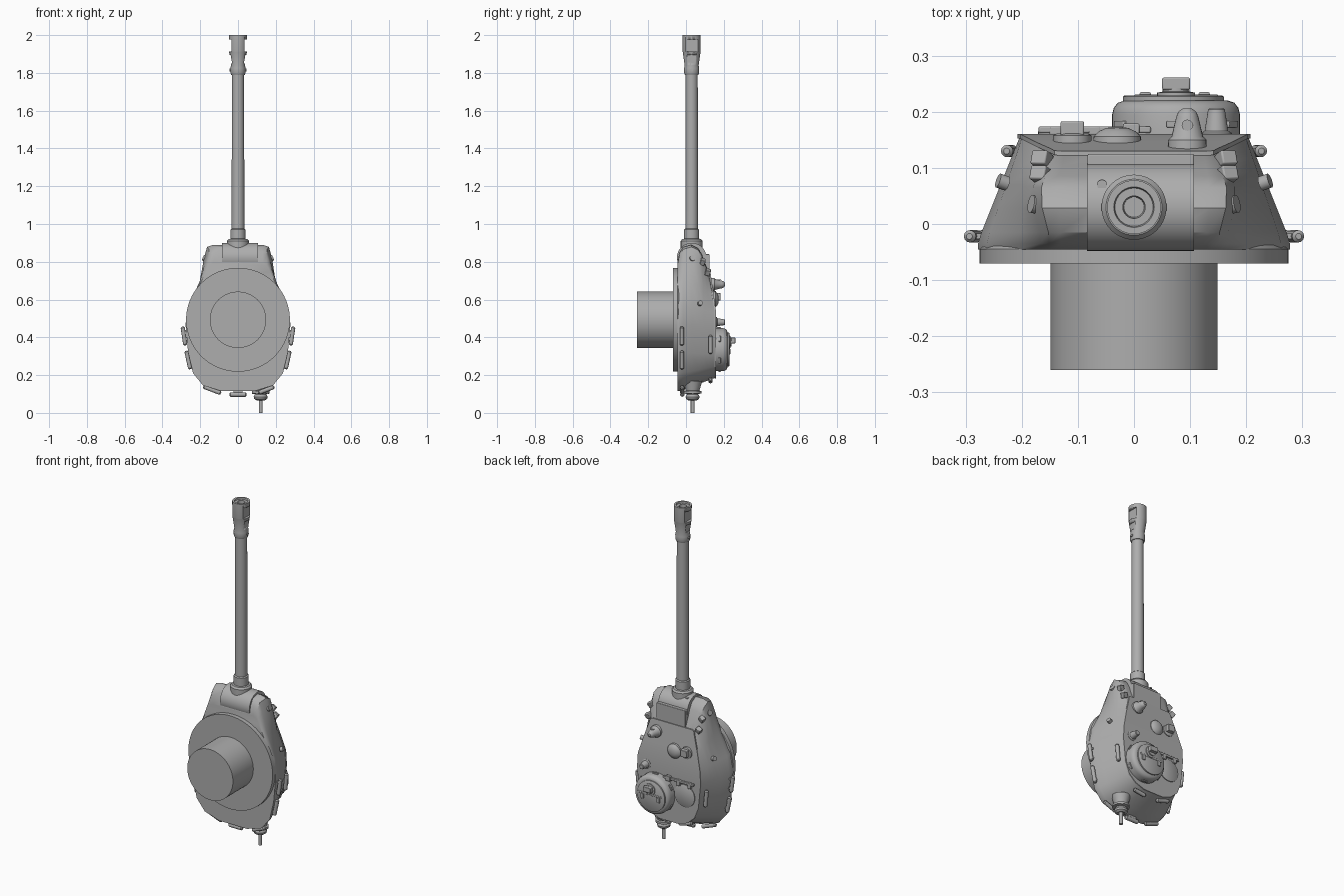
import bpy, bmesh, math
from mathutils import Vector, Matrix

cube = bpy.data.objects.get("Cube")
if cube:
    bpy.data.objects.remove(cube)

paint = bpy.data.materials.new("plain_grey_paint")
paint.use_nodes = True
GREY = (0.42, 0.42, 0.42, 1)
paint.diffuse_color = GREY
paint.node_tree.nodes["Principled BSDF"].inputs["Base Color"].default_value = GREY

X, Y, Z = Vector((1, 0, 0)), Vector((0, 1, 0)), Vector((0, 0, 1))


def finish(name, bm, angle=35, bevel=0):
    bmesh.ops.recalc_face_normals(bm, faces=bm.faces)
    mesh = bpy.data.meshes.new(name)
    bm.to_mesh(mesh)
    bm.free()
    mesh.materials.append(paint)
    ob = bpy.data.objects.new(name, mesh)
    bpy.context.collection.objects.link(ob)
    bpy.ops.object.select_all(action='DESELECT')
    ob.select_set(True)
    bpy.context.view_layer.objects.active = ob
    bpy.ops.object.shade_smooth_by_angle(angle=math.radians(angle))
    if bevel:
        mod = ob.modifiers.new("bevel", 'BEVEL')
        mod.width, mod.segments = bevel, 2
    return ob


def loft(bm, rings):
    rows = [[bm.verts.new(p) for p in ring] for ring in rings]
    n = len(rows[0])
    for a, b in zip(rows, rows[1:]):
        for i in range(n):
            bm.faces.new((a[i], a[(i + 1) % n], b[(i + 1) % n], b[i]))
    return rows


def lathe(name, profile, loc, axis=Y, sides=40, angle=35):
    """Turn (radius, height) pairs about an axis and close both ends."""
    bm = bmesh.new()
    m = Matrix.Translation(loc) @ Z.rotation_difference(axis).to_matrix().to_4x4()
    turns = [2 * math.pi * i / sides for i in range(sides)]
    rows = loft(bm, [[m @ Vector((r * math.cos(a), r * math.sin(a), h)) for a in turns]
                     for r, h in profile])
    bm.faces.new(rows[0])
    bm.faces.new(rows[-1])
    return finish(name, bm, angle)


def box(name, loc, size, rot=None, bevel=0.003):
    bm = bmesh.new()
    m = Matrix.Translation(loc) @ (rot or Matrix()) @ Matrix.Diagonal((*size, 1))
    bmesh.ops.create_cube(bm, size=1, matrix=m)
    return finish(name, bm, bevel=bevel)


def bar(name, loc, length, direction, radius=0.011):
    """Grab rail with rounded ends."""
    h = length / 2
    lathe(name, [(radius * 0.5, -h), (radius, -h + 0.006), (radius, h - 0.006), (radius * 0.5, h)],
          loc, direction.normalized(), 12)


# Turret shell: half outlines at the base and at the roof, blended upwards
base = [(0.07, .885), (.13, .885), (.152, .872), (.168, .82), (.205, .70), (.262, .57), (.278, .47),
        (.264, .32), (.238, .21), (.185, .145), (.09, .116)]
roof = [(0.07, .74), (.125, .74), (.14, .735), (.148, .705), (.175, .62), (.2, .53), (.205, .45),
        (.19, .31), (.165, .245), (.12, .205), (.06, .185)]
levels = [(-.045, -.09), (-.035, -.04), (-.015, .005), (.03, .052), (.07, .065), (.095, .05),
          (.12, .02), (.152, 0)]
ROOF_Y = .152


def roof_drop(z):
    return .03 * min(1, max(0, (z - .53) / .21))


def shell_ring(y, bulge, grow=0):
    t = max(0, min(1, (y + .03) / (ROOF_Y + .03)))
    half = []
    for i, ((xa, za), (xb, zb)) in enumerate(zip(base, roof)):
        x, z = xa + (xb - xa) * t, za + (zb - za) * t
        if i < 5:
            z += bulge * (1, 1, 1, .75, .3)[i]
            x += max(0, bulge) * (0, .1, .3, .35, .1)[i]
        drop = roof_drop(zb) * t ** 3
        half.append(Vector((x * (1 + grow), y - drop, .47 + (z - .47) * (1 + grow))))
    return half + [Vector((-p.x, p.y, p.z)) for p in reversed(half)]


def shell(name, rings, angle):
    bm = bmesh.new()
    rows = loft(bm, rings)
    n = len(rows[0])
    for row in (rows[0], rows[-1]):
        for i in range(n // 2 - 1):
            bm.faces.new((row[i], row[i + 1], row[n - 2 - i], row[n - 1 - i]))
    return finish(name, bm, angle)


shell("turret_shell", [shell_ring(y, b) for y, b in levels], 40)
shell("roof_plate", [shell_ring(y, 0, .012) for y in (ROOF_Y, ROOF_Y + .008)], 25)

# Turret ring and basket beneath it
CENTRE = Vector((0, 0, .493))
lathe("turret_ring", [(.275, -.07), (.275, -.045), (.262, -.03)], CENTRE, Y, 64)
lathe("basket", [(.149, -.26), (.149, -.06)], CENTRE, Y, 64)

# Gun shield: rounded block between the cheeks with a cover strip
lathe("gun_shield", [(.078, -.084), (.078, .107)], (0, .03, .822), X, 48)
box("shield_cover", (.012, .1, .79), (.19, .05, .1))
for x, y in ((-.057, .07), (.078, .03)):
    lathe("shield_bolt", [(.009, 0), (.009, .004)], (x, y, .895 if y < .05 else .888), Z, 12)

# Gun: collar, sleeve and barrel
GUN = Vector((0, .03, 0))
lathe("gun_collar", [(.058, .87), (.058, .91), (.05, .92), (.04, .922), (.04, .97), (.034, .975)], GUN, Z)
lathe("gun_barrel", [(.034, .95), (.032, 1.81)], GUN, Z)
brake = lathe("muzzle_brake", [(.036, 1.79), (.04, 1.8), (.04, 1.825), (.037, 1.84), (.047, 1.91),
                               (.048, 1.915), (.048, 2.0), (.036, 2.0), (.034, 1.992), (.02, 1.992),
                               (.018, 1.95)], GUN, Z)
# Side ports of the muzzle brake
for s in (-1, 1):
    for z, high, wide in ((1.945, .065, .066), (1.873, .045, .045)):
        cutter = box("port_cutter", (s * .058, .03, z), (.05, wide, high), bevel=0)
        cutter.hide_render = True
        cutter.hide_set(True)
        mod = brake.modifiers.new("port", 'BOOLEAN')
        mod.object, mod.operation, mod.solver = cutter, 'DIFFERENCE', 'EXACT'
    lathe("brake_pin", [(.008, 0), (.008, .006)], (s * .038, .03, 1.815), X * s, 12)

# Commander's cupola with vision blocks and hatch
CUP = Vector((.075, 0, .335))
lathe("cupola", [(.114, .15), (.114, .195), (.111, .207), (.104, .216), (.092, .22)], CUP, Y, 48)
for i in range(6):
    turn = Matrix.Rotation(i * math.pi / 3 + math.pi / 6, 4, 'Y')
    box("vision_block", CUP + turn @ Vector((.113, .178, 0)), (.012, .012, .034), turn, .002)
lathe("cupola_hatch", [(.09, .215), (.09, .227), (.087, .229)], CUP + Vector((-.005, 0, 0)), Y, 40)
box("hatch_hinge", (.075, .228, .345), (.15, .006, .012))
for x in (.02, .125):
    box("hatch_latch", (x, .231, .325), (.02, .008, .03))
lathe("periscope_mount", [(.034, .225), (.034, .234), (.024, .236), (.024, .242)], (.075, 0, .375), Y, 24)
box("cupola_periscope", (.075, .25, .383), (.05, .022, .03))

# Loader's hatch with its hinge bar
lathe("loader_hatch", [(.066, .155), (.066, .165), (.063, .167)], (-.105, 0, .36), Y, 40)
box("loader_hinge", (-.07, .168, .44), (.2, .012, .014))
for x in (-.14, -.07):
    box("hinge_lug", (x, .166, .43), (.022, .016, .035))
box("hinge_spring_box", (-.005, .17, .44), (.03, .018, .03))

# Roof fittings: sight hood, rear hood, vent dome and periscope
hood = [(.035, .13), (.034, .15), (.028, .156), (.02, .19), (.016, .2), (.008, .206)]
lathe("sight_hood", hood, (.095, 0, .68), Y, 24)
lathe("sight_window", [(.01, 0), (.01, .004)], (.095, .176, .703), Z, 16)
lathe("small_hood", [(.029, .15), (.028, .162), (.021, .166), (.015, .204), (.012, .207)],
      (.147, 0, .48), Y, 24)
lathe("vent_dome", [(.043, .14), (.042, .156), (.033, .165), (.02, .171), (.006, .173)], (-.03, 0, .6), Y, 32)
lathe("periscope_base", [(.034, .14), (.034, .158), (.028, .161)], (-.11, 0, .61), Y, 24)
box("roof_periscope", (-.11, .17, .615), (.042, .026, .04))

# Fittings repeated on both cheeks and sides
for s in (-1, 1):
    tilt = Matrix.Rotation(s * math.radians(28), 4, 'Y') @ Matrix.Rotation(math.radians(-20), 4, 'X')
    box("lifting_lug", (s * .166, .088, .8), (.03, .026, .03), tilt)
    box("upper_lug", (s * .164, .115, .745), (.03, .026, .03), tilt)
    lathe("cheek_plug", [(.016, -.01), (.016, .006)], (s * .178, .035, .82), Vector((s, .2, .4)), 16)
    bar("side_rail_front", (s * .286, -.022, .407), .1, Vector((s * .15, 0, 1)))
    bar("side_rail_rear", (s * .263, -.022, .28), .1, Vector((s * .22, 0, 1)))
    bar("roof_side_rail", (s * .222, .13, .362), .1, Vector((s * .1, 0, 1)))
    for x, z in ((.278, .435), (.272, .38), (.256, .305), (.248, .255)):
        box("rail_stub", (s * x, -.022, z), (.03, .01, .01), bevel=0)
lathe("pistol_plug", [(.013, -.01), (.013, .008)], (.235, .075, .58), Vector((1, .35, .3)), 16)
lathe("pistol_plug_right", [(.013, -.01), (.013, .008)], (-.235, .075, .58), Vector((-1, .35, .3)), 16)

# Rails across the rear
bar("rear_rail_right", (-.137, -.02, .122), .1, Vector((-1, 0, .38)))
bar("rear_rail_middle", (0, -.02, .097), .09, X, .012)
bar("rear_rail_left", (.15, -.02, .122), .09, Vector((1, 0, .38)))
bar("rear_roof_rail", (-.09, .13, .18), .09, Vector((-1, 0, .3)))
bar("rear_roof_rail_left", (.07, .13, .172), .08, Vector((1, 0, .15)))
box("rear_stub", (0, -.02, .11), (.05, .01, .02), bevel=0)

# Antenna pot and stub on the rear
lathe("antenna", [(.01, 0), (.01, .07), (.022, .066), (.034, .074), (.037, .085), (.032, .097),
                  (.026, .1), (.046, .103), (.046, .115), (.036, .118), (.052, .17)], (.12, .035, 0), Z, 24)
for i in range(6):
    a = i * math.pi / 3
    lathe("flange_bolt", [(.005, 0), (.005, .006)],
          (.12 + .04 * math.cos(a), .035 + .04 * math.sin(a), .099), Z, 6)
